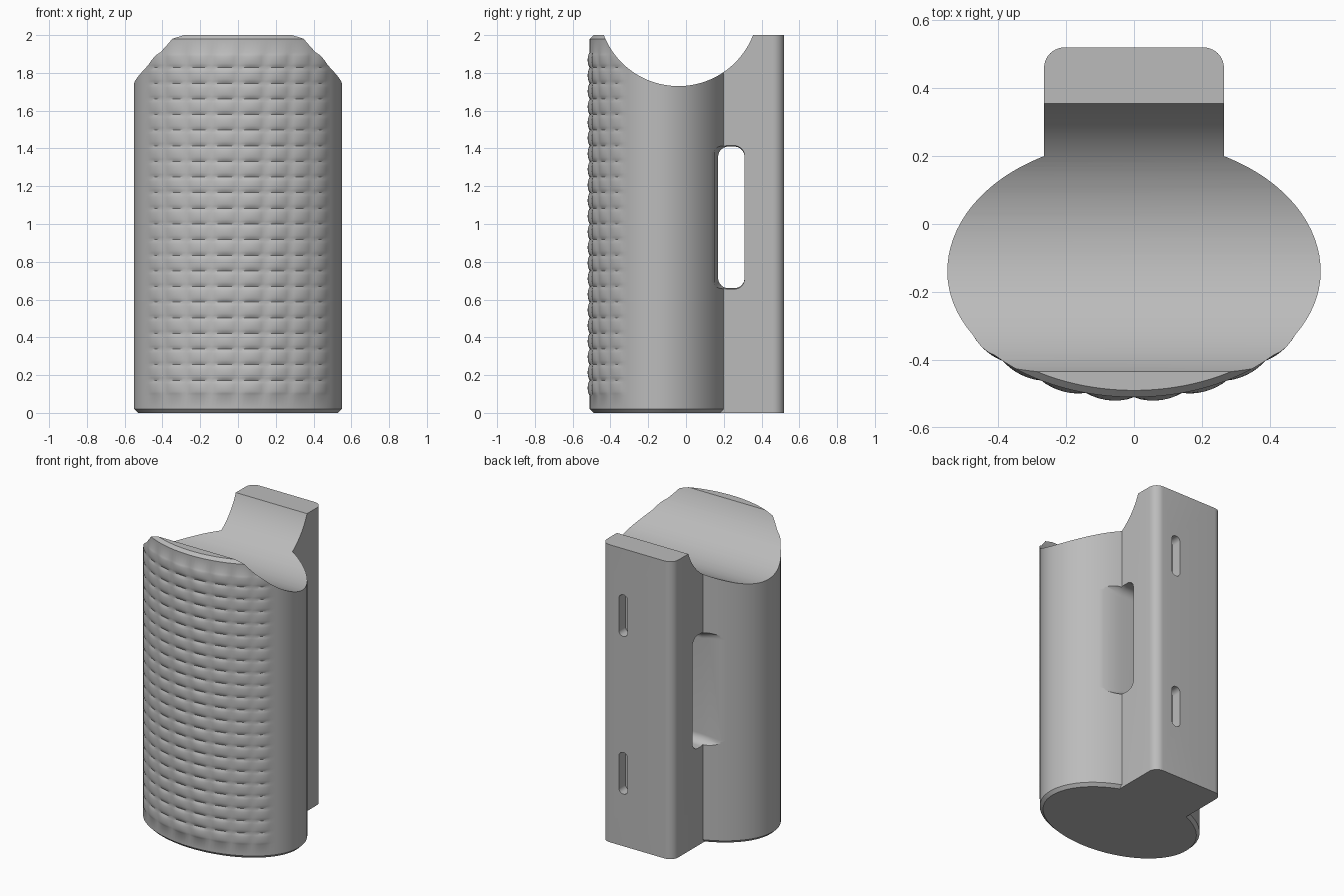
import bpy, bmesh
from math import sin, cos, pi, sqrt
from mathutils import Vector

cube = bpy.data.objects.get("Cube")
if cube:
    bpy.data.objects.remove(cube, do_unlink=True)

grey = bpy.data.materials.new("warm_free_grey")
grey.use_nodes = True
COLOR = (0.5, 0.5, 0.5, 1)
grey.diffuse_color = COLOR
grey.node_tree.nodes["Principled BSDF"].inputs["Base Color"].default_value = COLOR


def loft(name, rings, helper=False):
    """Closed solid skinned through equal-length rings of points."""
    bm = bmesh.new()
    rows = [[bm.verts.new(p) for p in ring] for ring in rings]
    n = len(rows[0])
    for a, b in zip(rows, rows[1:]):
        for i in range(n):
            j = (i + 1) % n
            bm.faces.new((a[i], a[j], b[j], b[i]))
    bm.faces.new(rows[0])
    bm.faces.new(rows[-1])
    bmesh.ops.recalc_face_normals(bm, faces=bm.faces)
    mesh = bpy.data.meshes.new(name)
    bm.to_mesh(mesh)
    bm.free()
    mesh.materials.append(grey)
    obj = bpy.data.objects.new(name, mesh)
    bpy.context.collection.objects.link(obj)
    obj.hide_render = helper
    return obj


def rounded_rect(x0, x1, y0, y1, radii, steps=10):
    """Outline with one corner radius each for the low-y and high-y sides."""
    low, high = radii
    pts = []
    for cx, cy, r, start in ((x1, y1, high, 0), (x0, y1, high, 1),
                             (x0, y0, low, 2), (x1, y0, low, 3)):
        sx = -1 if start in (0, 3) else 1
        sy = -1 if start < 2 else 1
        for k in range(steps + 1 if r else 1):
            a = (start + k / steps) * pi / 2
            pts.append((cx + r * (sx + cos(a)), cy + r * (sy + sin(a))))
    return pts


def combine(target, tool, operation):
    mod = target.modifiers.new(tool.name, 'BOOLEAN')
    mod.operation, mod.solver, mod.object = operation, 'EXACT', tool
    bpy.context.view_layer.objects.active = target
    bpy.ops.object.modifier_apply(modifier=mod.name)
    bpy.data.objects.remove(tool, do_unlink=True)


# Oval grip with rows of pillow bumps on the front
COLS, ROWS, SUB, REST = 8, 22, 7, 64
PITCH, Z0, Z1 = 0.26, 0.09, 1.91
ARC = COLS * PITCH / 2
angles = [-ARC + PITCH * i / SUB for i in range(COLS * SUB)]
angles += [ARC + (2 * pi - 2 * ARC) * i / REST for i in range(REST)]


def grip_ring(z, inset=0):
    v = (z - Z0) / (Z1 - Z0) * ROWS
    ring = []
    for t in angles:
        bump = 0
        if 0 < v < ROWS and abs(t) < ARC:
            u = abs(t) / PITCH
            fade = 1 - 0.6 * u / (COLS / 2)
            bump = 0.014 * fade * sqrt(abs(sin(pi * v))) * abs(sin(pi * u)) ** 0.8
        ry = 0.37 if cos(t) > 0 else 0.388
        ring.append(((0.55 + bump - inset) * sin(t),
                     -0.14 - (ry + bump - inset) * cos(t), z))
    return ring


levels = [Z0 + (Z1 - Z0) * i / (ROWS * SUB) for i in range(ROWS * SUB + 1)]
rings = [grip_ring(0, 0.02), grip_ring(0.02)] + [grip_ring(z) for z in levels]
rings += [grip_ring(1.98), grip_ring(2, 0.02)]
grip = loft("grip_body", rings)

# Mounting spine behind the grip
outline = rounded_rect(-0.265, 0.265, -0.1, 0.52, (0, 0.06))
spine = loft("mounting_spine", [[(x, y, z) for x, y in outline] for z in (0, 2)])
combine(grip, spine, 'UNION')

# Saddle cut across the top
saddle = loft("saddle_cutter", [[(x, -0.04 + 0.424 * cos(2 * pi * i / 160),
                                  2.154 + 0.424 * sin(2 * pi * i / 160))
                                 for i in range(160)] for x in (-0.8, 0.8)], True)
combine(grip, saddle, 'DIFFERENCE')

# Strap slot through the spine, flared at both mouths
flare = [(0.24, 0), (0.28, 0.008), (0.38, 0.022), (0.7, 0.022)]
stations = [(-x, d) for x, d in reversed(flare)] + flare
strap = loft("strap_slot_cutter",
             [[(x, y, z) for y, z in rounded_rect(0.17 - d, 0.31, 0.66 - d, 1.41 + d,
                                                  (0.055, 0.055))]
              for x, d in stations], True)
combine(grip, strap, 'DIFFERENCE')

# Two small upright slots in the back
for z in (0.49, 1.55):
    shape = rounded_rect(0.07, 0.135, z - 0.14, z + 0.14, (0.032, 0.032))
    slot = loft("back_slot_cutter", [[(x, y, h) for x, h in shape] for y in (0.45, 0.6)], True)
    combine(grip, slot, 'DIFFERENCE')

# Smooth shading with crisp edges
grip.name = "grip"
grey.name = "plain_grey"
bpy.ops.object.select_all(action='DESELECT')
grip.select_set(True)
bpy.context.view_layer.objects.active = grip
bpy.ops.object.shade_smooth_by_angle(angle=0.6)
